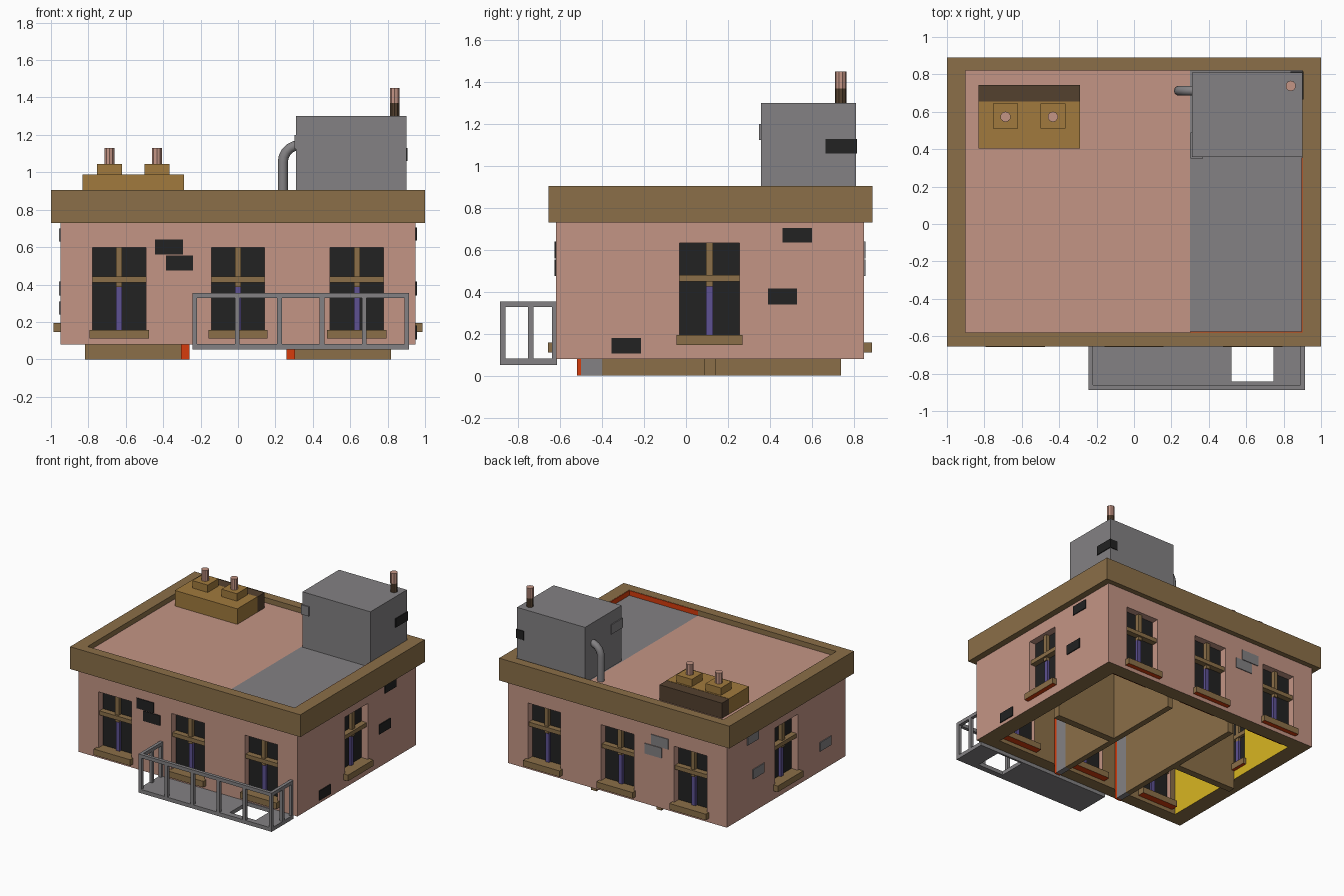
import bpy, bmesh, math
from mathutils import Matrix, Vector

if "Cube" in bpy.data.objects:
    bpy.data.objects.remove(bpy.data.objects["Cube"])


def material(name, hexcode):
    rgb = [int(hexcode[i:i + 2], 16) / 255 for i in (0, 2, 4)]
    lin = [c / 12.92 if c <= 0.04045 else ((c + 0.055) / 1.055) ** 2.4 for c in rgb]
    m = bpy.data.materials.new(name)
    m.diffuse_color = (*lin, 1)
    m.use_nodes = True
    m.node_tree.nodes["Principled BSDF"].inputs["Base Color"].default_value = m.diffuse_color
    return m


SALMON = material("salmon plaster", "c49585")
TAN = material("tan trim", "8b6f48")
OCHRE = material("ochre brick", "a17a3d")
GREY = material("grey metal", "838183")
BLACK = material("near black", "222222")
RED = material("orange red", "d63c0c")
YELLOW = material("yellow wall", "d8b522")
BLUE = material("violet blue", "5d5192")
UMBER = material("dark umber", "54412f")


def finish(name, bm, mats):
    me = bpy.data.meshes.new(name)
    bm.to_mesh(me)
    bm.free()
    ob = bpy.data.objects.new(name, me)
    bpy.context.collection.objects.link(ob)
    for m in mats:
        me.materials.append(m)
    return ob


def box(name, x, y, z, *mats, at=Matrix()):
    """Box from (min, max) pairs; a second material goes on the underside."""
    bm = bmesh.new()
    bmesh.ops.create_cube(bm, size=1)
    for v in bm.verts:
        v.co = Vector([r[0] if c < 0 else r[1] for c, r in zip(v.co, (x, y, z))])
    bm.normal_update()
    for f in bm.faces:
        f.material_index = 1 if len(mats) > 1 and f.normal.z < -0.9 else 0
    bm.transform(at)
    return finish(name, bm, mats)


def cylinder(name, x, y, z, r, mat, sides=10):
    bm = bmesh.new()
    bmesh.ops.create_cone(bm, cap_ends=True, segments=sides, radius1=r, radius2=r, depth=z[1] - z[0],
                          matrix=Matrix.Translation((x, y, sum(z) / 2)))
    return finish(name, bm, [mat])


def bake(ob):
    dg = bpy.context.evaluated_depsgraph_get()
    me = bpy.data.meshes.new_from_object(ob.evaluated_get(dg))
    ob.modifiers.clear()
    ob.data = me


def cut(ob, cutter):
    mod = ob.modifiers.new("cut", 'BOOLEAN')
    mod.operation, mod.solver, mod.object = 'DIFFERENCE', 'EXACT', cutter
    bake(ob)
    bpy.data.objects.remove(cutter)


# Window placements: local -y points out of the wall
places = []
for cx in (-0.635, 0, 0.635):
    places.append(Matrix.Translation((cx, -0.62, 0)))
    places.append(Matrix.Translation((cx, 0.85, 0)) @ Matrix.Rotation(math.pi, 4, 'Z'))
for s in (-1, 1):
    places.append(Matrix.Translation((s * 0.95, 0.112, 0.037)) @ Matrix.Rotation(s * math.pi / 2, 4, 'Z'))

# Walls: hollow shell with window openings
walls = box("walls", (-0.95, 0.95), (-0.62, 0.85), (0.08, 0.73), SALMON)
cut(walls, box("cavity", (-0.82, 0.82), (-0.52, 0.74), (0, 0.8), SALMON))
for p in places:
    cut(walls, box("opening", (-0.142, 0.142), (-0.1, 0.2), (0.157, 0.597), SALMON, at=p))
walls.data.materials.clear()
for m in (SALMON, TAN, YELLOW):
    walls.data.materials.append(m)
for f in walls.data.polygons:
    c, n = f.center, f.normal
    inner = ((abs(abs(c.x) - 0.82) < 0.005 and abs(n.x) > 0.9) or
             (min(abs(c.y + 0.52), abs(c.y - 0.74)) < 0.005 and abs(n.y) > 0.9))
    if inner and c.x < -0.8:
        f.material_index = 2
    else:
        f.material_index = 1 if inner or (n.z < -0.9 and c.z < 0.1) else 0

# Windows: pane, bars and sill
for p in places:
    box("window_pane", (-0.142, 0.142), (0.055, 0.063), (0.157, 0.597), BLACK, at=p)
    box("window_upper_bar", (-0.016, 0.016), (0.025, 0.08), (0.388, 0.597), TAN, at=p)
    box("window_lower_bar", (-0.016, 0.016), (0.035, 0.08), (0.157, 0.388), BLUE, at=p)
    box("window_cross_bar", (-0.142, 0.142), (0.01, 0.085), (0.412, 0.444), TAN, at=p)
    box("window_sill", (-0.158, 0.158), (-0.037, 0.155), (0.11, 0.158), TAN, RED, at=p)

# Inside partitions with a door strip at the front end
for s in (-1, 1):
    px = sorted((s * 0.26, s * 0.305))
    box("partition", px, (-0.40, 0.74), (0, 0.73), TAN)
    box("partition_door", px, (-0.50, -0.40), (0, 0.73), GREY)
    box("partition_end", px, (-0.52, -0.50), (0, 0.73), RED)
    box("cross_partition", sorted((s * 0.305, s * 0.818)), (0.085, 0.14), (0, 0.73), TAN)

# Parapet and roof deck
parapet = box("parapet", (-1, 1), (-0.655, 0.89), (0.73, 0.905), TAN)
cut(parapet, box("parapet_hole", (-0.9, 0.9), (-0.58, 0.82), (0.6, 1), TAN))
box("roof_deck", (-0.9, 0.3), (-0.58, 0.82), (0.73, 0.865), SALMON, TAN)
box("roof_walkway", (0.3, 0.9), (-0.58, 0.82), (0.73, 0.865), GREY, TAN)
box("front_flashing", (0.3, 0.9), (-0.58, -0.576), (0.865, 0.903), RED)
box("side_flashing", (0.896, 0.9), (-0.58, 0.355), (0.865, 0.903), RED)

# Loose brick plates on the walls
for x, z in (((-0.445, -0.295), (0.56, 0.64)), ((-0.385, -0.24), (0.475, 0.555))):
    box("front_brick", x, (-0.626, -0.618), z, BLACK)
    box("back_brick", x, (0.848, 0.856), z, GREY)
for y, z in (((0.46, 0.60), (0.635, 0.705)), ((0.39, 0.53), (0.34, 0.415)), ((-0.355, -0.215), (0.105, 0.18))):
    box("right_brick", (0.948, 0.957), y, z, BLACK)
for y, z in (((0.46, 0.60), (0.63, 0.70)), ((0.39, 0.53), (0.34, 0.415)), ((-0.44, -0.30), (0.24, 0.31))):
    box("left_brick", (-0.957, -0.948), y, z, GREY)

# Roof hut with corner bricks and vent
box("roof_hut", (0.31, 0.9), (0.357, 0.81), (0.86, 1.3), GREY)
box("hut_corner_brick_back", (0.838, 0.906), (0.665, 0.816), (1.06, 1.13), BLACK)
box("hut_corner_brick_front", (0.303, 0.37), (0.349, 0.49), (1.125, 1.2), GREY)
cylinder("vent_base", 0.838, 0.738, (1.29, 1.37), 0.027, UMBER)
cylinder("vent_top", 0.838, 0.738, (1.37, 1.45), 0.028, SALMON)

# Bent pipe from the roof into the hut
curve = bpy.data.curves.new("bent_pipe", 'CURVE')
curve.dimensions = '3D'
curve.bevel_depth, curve.bevel_resolution, curve.use_fill_caps = 0.027, 3, True
path = [(0.24, 0.86)]
for i in range(6):
    a = math.pi - i * math.pi / 10
    path.append((0.33 + 0.09 * math.cos(a), 1.055 + 0.09 * math.sin(a)))
spline = curve.splines.new('POLY')
spline.points.add(len(path) - 1)
for pt, (x, z) in zip(spline.points, path):
    pt.co = (x, 0.713, z, 1)
tmp = bpy.data.objects.new("pipe_curve", curve)
bpy.context.collection.objects.link(tmp)
bpy.context.view_layer.update()
mesh = bpy.data.meshes.new_from_object(tmp.evaluated_get(bpy.context.evaluated_depsgraph_get()))
bpy.data.objects.remove(tmp)
mesh.materials.clear()
mesh.materials.append(GREY)
bpy.context.collection.objects.link(bpy.data.objects.new("bent_pipe", mesh))

# Chimney with two pots
box("chimney_block", (-0.832, -0.29), (0.405, 0.655), (0.86, 0.987), OCHRE)
box("chimney_back", (-0.832, -0.29), (0.655, 0.743), (0.86, 0.985), UMBER)
for cx in (-0.687, -0.434):
    box("pot_base", (cx - 0.067, cx + 0.067), (0.51, 0.643), (0.98, 1.045), OCHRE)
    cylinder("chimney_pot", cx, 0.573, (1.04, 1.13), 0.028, SALMON)

# Balcony: slab with a hatch, rails and posts
slab = box("balcony_slab", (-0.243, 0.914), (-0.888, -0.615), (0.052, 0.082), GREY)
cut(slab, box("hatch", (0.52, 0.745), (-0.843, -0.63), (0, 0.2), GREY))
box("balcony_front_rail", (-0.243, 0.914), (-0.888, -0.862), (0.328, 0.355), GREY)
for i in range(6):
    x = -0.243 + i * (1.157 - 0.025) / 5
    box("balcony_post", (x, x + 0.025), (-0.888, -0.862), (0.08, 0.33), GREY)
for x in (-0.243, 0.889):
    box("balcony_side_rail", (x, x + 0.025), (-0.862, -0.615), (0.328, 0.355), GREY)
    box("balcony_side_post", (x, x + 0.025), (-0.753, -0.728), (0.08, 0.33), GREY)
    box("balcony_wall_post", (x, x + 0.025), (-0.64, -0.615), (0.08, 0.33), GREY)
